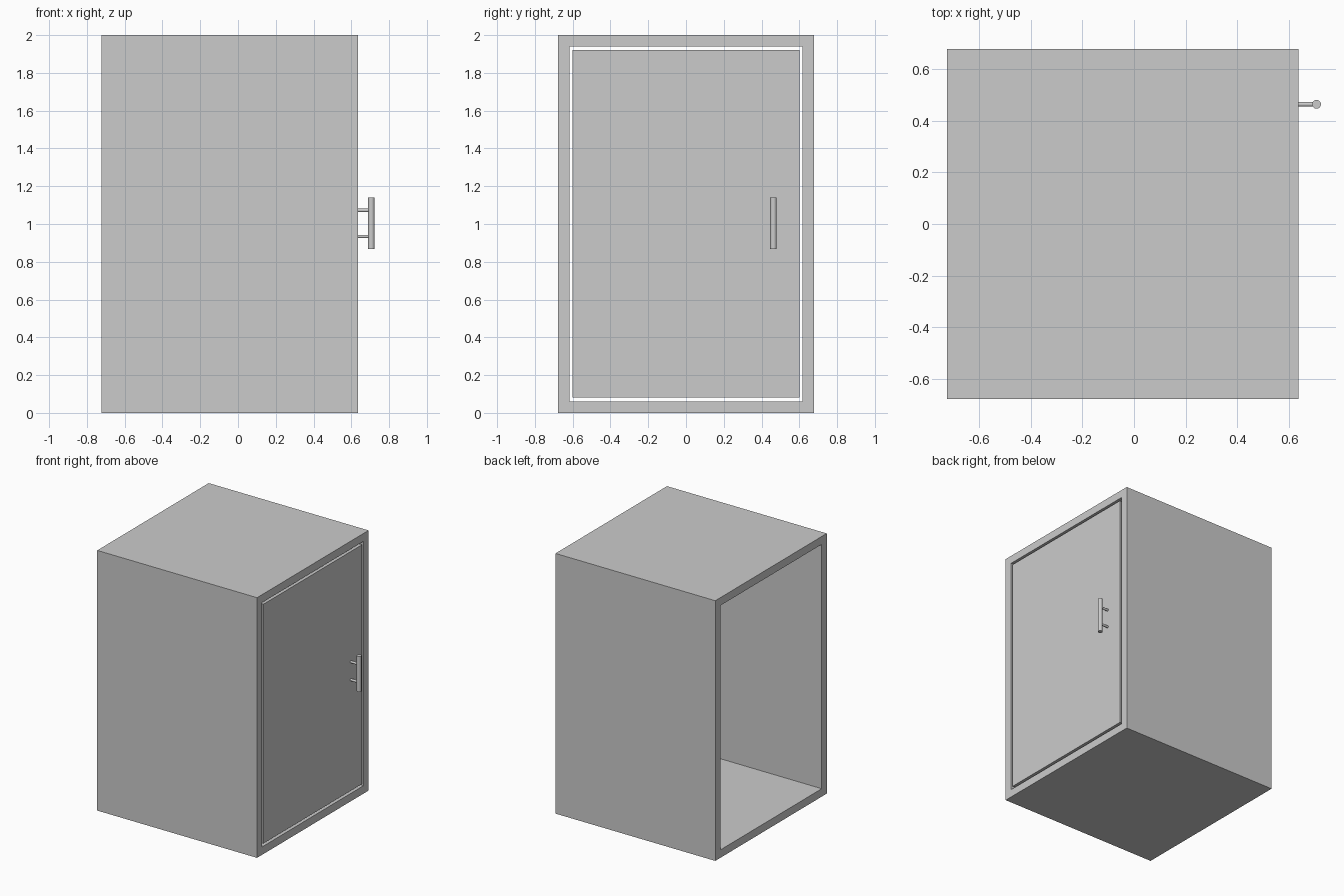
import bpy, bmesh, math
from mathutils import Vector

cube = bpy.data.objects.get("Cube")
if cube:
    bpy.data.objects.remove(cube, do_unlink=True)

# One plain grey for everything
grey = bpy.data.materials.new("plain grey")
grey.use_nodes = True
colour = (0.6, 0.6, 0.6, 1)
grey.diffuse_color = colour
grey.node_tree.nodes["Principled BSDF"].inputs["Base Color"].default_value = colour

BACK, FACE = -0.723, 0.636      # open side and door side
HALF, HEIGHT, WALL = 0.677, 2.0, 0.061
DOOR_HALF, DOOR_LOW, DOOR_HIGH, DOOR_THICK = 0.6, 0.081, 1.92, 0.06


def finish(name, bm):
    bmesh.ops.recalc_face_normals(bm, faces=bm.faces)
    mesh = bpy.data.meshes.new(name)
    bm.to_mesh(mesh)
    bm.free()
    mesh.materials.append(grey)
    obj = bpy.data.objects.new(name, mesh)
    bpy.context.collection.objects.link(obj)
    return obj


def box(name, low, high):
    bm = bmesh.new()
    bmesh.ops.create_cube(bm, size=1)
    low, high = Vector(low), Vector(high)
    for v in bm.verts:
        v.co = (low + high) / 2 + v.co * (high - low)
    return finish(name, bm)


def rod(name, start, end, radius):
    start, end = Vector(start), Vector(end)
    axis = end - start
    bpy.ops.mesh.primitive_cylinder_add(
        vertices=32, radius=radius, depth=axis.length, location=(start + end) / 2,
        rotation=axis.to_track_quat('Z', 'Y').to_euler())
    obj = bpy.context.object
    obj.name = name
    obj.data.materials.append(grey)
    bpy.ops.object.shade_smooth_by_angle(angle=math.radians(40))
    return obj


# Cabinet body: rectangular tube, open at the back and around the door
bm = bmesh.new()
rings = []
for x in (BACK, FACE):
    for inset in (0, WALL):
        y, low, high = HALF - inset, inset, HEIGHT - inset
        rings.append([bm.verts.new((x, *p)) for p in
                      ((-y, low), (y, low), (y, high), (-y, high))])
outer_back, inner_back, outer_face, inner_face = rings
for a, b in ((outer_back, outer_face), (outer_face, inner_face),
             (inner_face, inner_back), (inner_back, outer_back)):
    for i in range(4):
        j = (i + 1) % 4
        bm.faces.new((a[i], a[j], b[j], b[i]))
finish("cabinet_body", bm)

# Door panel, flush with the frame and separated by a narrow gap
box("door", (FACE - DOOR_THICK, -DOOR_HALF, DOOR_LOW), (FACE, DOOR_HALF, DOOR_HIGH))

# Bar handle on two posts
HX, HY, HZ = 0.706, 0.463, 1.003
rod("handle_bar", (HX, HY, HZ - 0.136), (HX, HY, HZ + 0.136), 0.017)
for name, side in (("lower_handle_post", -1), ("upper_handle_post", 1)):
    z = HZ + side * 0.069
    rod(name, (FACE - 0.005, HY, z), (HX, HY, z), 0.009)
